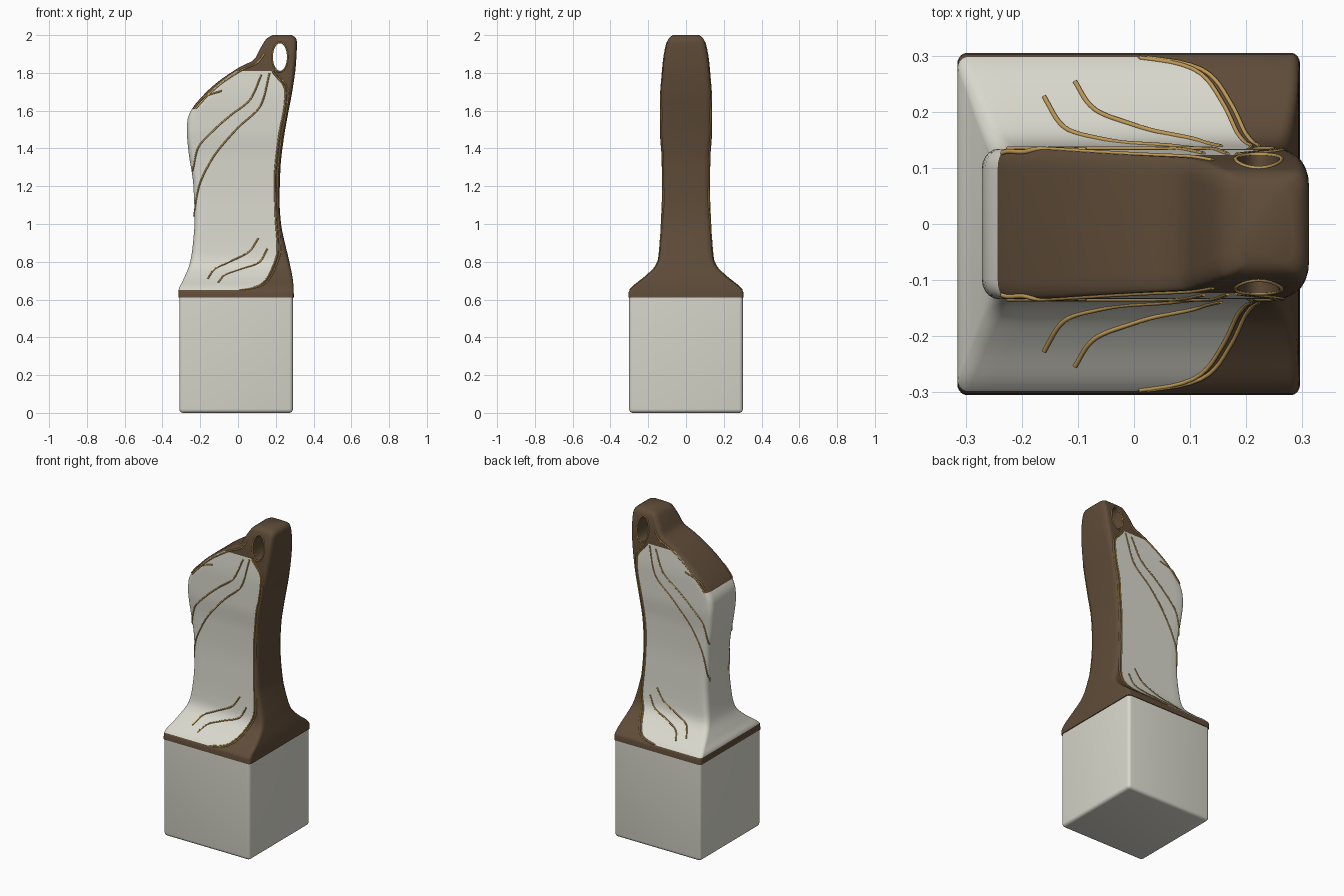
import bpy, bmesh, math

cube = bpy.data.objects.get("Cube")
if cube:
    bpy.data.objects.remove(cube, do_unlink=True)


def material(name, rgb, rough=0.6):
    m = bpy.data.materials.new(name)
    m.use_nodes = True
    m.diffuse_color = (*rgb, 1)
    bsdf = m.node_tree.nodes["Principled BSDF"]
    bsdf.inputs["Base Color"].default_value = (*rgb, 1)
    bsdf.inputs["Roughness"].default_value = rough
    return m


BROWN = material("dark brown", (0.115, 0.072, 0.04))
WHITE = material("warm white", (0.70, 0.69, 0.61))
GOLD = material("gold", (0.50, 0.31, 0.09))


def smooth(pts):
    """Monotone cubic through (t, value) pairs."""
    t, v = zip(*pts)
    n = len(t)
    s = [(v[i + 1] - v[i]) / (t[i + 1] - t[i]) for i in range(n - 1)]
    m = [s[0]] + [2 * a * b / (a + b) if a * b > 0 else 0 for a, b in zip(s, s[1:])] + [s[-1]]

    def f(x):
        x = min(max(x, t[0]), t[-1])
        i = max(k for k in range(n - 1) if t[k] <= x)
        h = t[i + 1] - t[i]
        u = (x - t[i]) / h
        return (v[i] * (1 + 2 * u) * (1 - u) ** 2 + v[i + 1] * u * u * (3 - 2 * u)
                + h * u * (1 - u) * (m[i] * (1 - u) - m[i + 1] * u))
    return f


# Outline of the handle by height: left edge, right edge, half depth, panel edge
left = smooth([(.61, -.315), (.65, -.314), (.7, -.292), (.8, -.253), (.9, -.238), (1.02, -.23),
               (1.2, -.236), (1.4, -.264), (1.5, -.271), (1.56, -.266), (1.61, -.243),
               (1.675, -.19), (1.74, -.122), (1.83, .008), (1.87, .085), (1.91, .108),
               (1.95, .13), (1.985, .155), (2, .185)])
right = smooth([(.61, .296), (.68, .293), (.8, .272), (.9, .248), (1, .228), (1.12, .22),
                (1.3, .225), (1.45, .242), (1.6, .268), (1.7, .287), (1.85, .307),
                (1.96, .312), (1.985, .306), (2, .285)])
depth = smooth([(.61, .305), (.64, .303), (.66, .289), (.72, .215), (.78, .158), (.82, .143),
                (1, .13), (1.2, .123), (1.35, .125), (1.5, .134), (1.65, .134), (1.8, .124),
                (1.9, .113), (1.96, .1), (1.985, .09), (2, .07)])
panel = smooth([(.61, .0), (.65, .0), (.66, .06), (.685, .125), (.76, .175), (.865, .205),
                (1.05, .194), (1.23, .19), (1.45, .21), (1.635, .243), (1.7, .247),
                (1.74, .235), (1.81, .178), (2, .22)])
BAND, RAMP, TOP = .65, 1.61, 1.81     # heights where the colours change


def corners(z):
    """Corner radii: left in x, right in x, and in y."""
    k = min(1, max(0, (z - .64) / .2))
    rl = .018 + .012 * k if z < RAMP - .001 else .018
    return rl, .016 + .005 * k, .02 + .015 * k


def surface(x, z):
    a, b, d = left(z), right(z), depth(z)
    rl, rr, ry = corners(z)
    u = max((a + rl - x) / rl, (x - b + rr) / rr, 0)
    return d - ry + ry * math.sqrt(max(0, 1 - min(u, 1) ** 2))


ARC, NW, NB = 5, 10, 5


def half_ring(z):
    """Front half of a cross-section, from the left edge to the right edge."""
    a, b, d = left(z), right(z), depth(z)
    rl, rr, ry = corners(z)
    p = min(max(panel(z), a + rl + .01), b - rr - .001)
    xs = [a + rl - rl * math.cos(math.pi / 2 * i / ARC) for i in range(ARC)]
    xs += [a + rl + (p - a - rl) * i / NW for i in range(NW)]
    xs += [p + (b - rr - p) * i / NB for i in range(NB)]
    xs += [b - rr + rr * math.sin(math.pi / 2 * i / ARC) for i in range(ARC + 1)]
    return [(x, -surface(x, z), z) for x in xs]


def link(name, bm, mats):
    bmesh.ops.recalc_face_normals(bm, faces=bm.faces)
    me = bpy.data.meshes.new(name)
    bm.to_mesh(me)
    bm.free()
    for m in mats:
        me.materials.append(m)
    ob = bpy.data.objects.new(name, me)
    bpy.context.collection.objects.link(ob)
    return ob


def activate(ob):
    bpy.ops.object.select_all(action='DESELECT')
    ob.select_set(True)
    bpy.context.view_layer.objects.active = ob


# Handle: lofted rings with the pale panel set by column and height
stops = [.61, .64, BAND, .69, .8, RAMP, TOP, 1.95, 2]
steps = [1, 2, 6, 8, 36, 12, 8, 6]
heights = [a + (b - a) * i / n for a, b, n in zip(stops, stops[1:], steps) for i in range(n)] + [2]
bm = bmesh.new()
rings = []
for z in heights:
    front = half_ring(z)
    back = [(x, -y, zz) for x, y, zz in reversed(front)]
    rings.append([bm.verts.new(c) for c in front + back])
size = len(rings[0])
half = size // 2
for r, (lo, hi) in enumerate(zip(rings, rings[1:])):
    mid = (heights[r] + heights[r + 1]) / 2
    for i in range(size):
        j = (i + 1) % size
        f = bm.faces.new((lo[i], lo[j], hi[j], hi[i]))
        col = min(i, size - 2 - i) if i < size - 1 else -1
        if BAND < mid < TOP and col < ARC + NW and (mid < RAMP or col >= ARC):
            f.material_index = 1
bm.faces.new(rings[0])
bm.faces.new(rings[-1])
handle = link("handle", bm, [BROWN, WHITE])

# Hanging hole through the top of the handle
HX, HZ = .222, 1.884
bpy.ops.mesh.primitive_cylinder_add(vertices=40, radius=1, depth=1, location=(HX, 0, HZ),
                                    rotation=(math.pi / 2, 0, 0))
cutter = bpy.context.object
cutter.scale = (.037, .073, 1)
cutter.hide_render = True
cutter.data.materials.append(BROWN)
activate(handle)
mod = handle.modifiers.new("hole", 'BOOLEAN')
mod.object = cutter
mod.solver = 'EXACT'
bpy.ops.object.modifier_apply(modifier="hole")
bpy.data.objects.remove(cutter, do_unlink=True)
activate(handle)
bpy.ops.object.shade_smooth_by_angle(angle=math.radians(40))

# Base block with softened edges
bm = bmesh.new()
bmesh.ops.create_cube(bm, size=1)
for v in bm.verts:
    v.co = (v.co.x * .602 - .01, v.co.y * .602, (v.co.z + .5) * .612)
edges = [e for e in bm.edges if min(v.co.z for v in e.verts) < .1]
bmesh.ops.bevel(bm, geom=edges, offset=.02, segments=4, profile=.5, affect='EDGES')
block = link("base_block", bm, [WHITE])
activate(block)
bpy.ops.object.shade_smooth_by_angle(angle=math.radians(40))


# Gold line work, laid on both faces of the handle
def trim(name, pts, thick=.0045, count=40, closed=False):
    fx = smooth([(i, p[0]) for i, p in enumerate(pts)])
    fz = smooth([(i, p[1]) for i, p in enumerate(pts)])
    cu = bpy.data.curves.new(name, 'CURVE')
    cu.dimensions = '3D'
    cu.bevel_depth = thick
    cu.bevel_resolution = 1
    cu.use_fill_caps = True
    for side in (-1, 1):
        sp = cu.splines.new('POLY')
        sp.points.add(count - 1)
        sp.use_cyclic_u = closed
        for k, p in enumerate(sp.points):
            t = (len(pts) - 1) * k / (count if closed else count - 1)
            x, z = fx(t), fz(t)
            p.co = (x, side * surface(x, z), z, 1)
    cu.materials.append(GOLD)
    ob = bpy.data.objects.new(name, cu)
    bpy.context.collection.objects.link(ob)
    activate(ob)
    bpy.ops.object.convert(target='MESH')


trim("upper_stroke", [(.124, 1.79), (.065, 1.66), (-.04, 1.575), (-.125, 1.5), (-.215, 1.395), (-.24, 1.28)])
trim("long_stroke", [(.167, 1.8), (.124, 1.635), (-.01, 1.5), (-.14, 1.34), (-.212, 1.18), (-.233, 1.04)])
trim("short_stroke", [(-.235, 1.612), (-.18, 1.672), (-.085, 1.705)])
trim("lower_stroke", [(.108, .925), (.06, .855), (-.045, .8), (-.125, .76), (-.16, .71)])
trim("bottom_stroke", [(.155, .87), (.115, .8), (.01, .76), (-.07, .73), (-.105, .69)])
trim("ridge_line", [(-.225, 1.61), (-.17, 1.67), (-.1, 1.735), (.03, 1.82), (.1, 1.852), (.14, 1.9)])

# Twin lines following the panel edge
edge = [.652 + (TOP - .652) * (i / 40) ** 1.3 for i in range(41)]
for name, gap in (("inner_edge_line", .004), ("outer_edge_line", .018)):
    trim(name, [(min(panel(z) + gap, right(z) - .012 + gap / 4), z) for z in edge], .004, 90)

# Ring around the hanging hole
ring = [2 * math.pi * i / 48 for i in range(49)]
trim("hole_ring", [(HX + .041 * math.cos(a), HZ + .078 * math.sin(a)) for a in ring], .004, 48, True)
